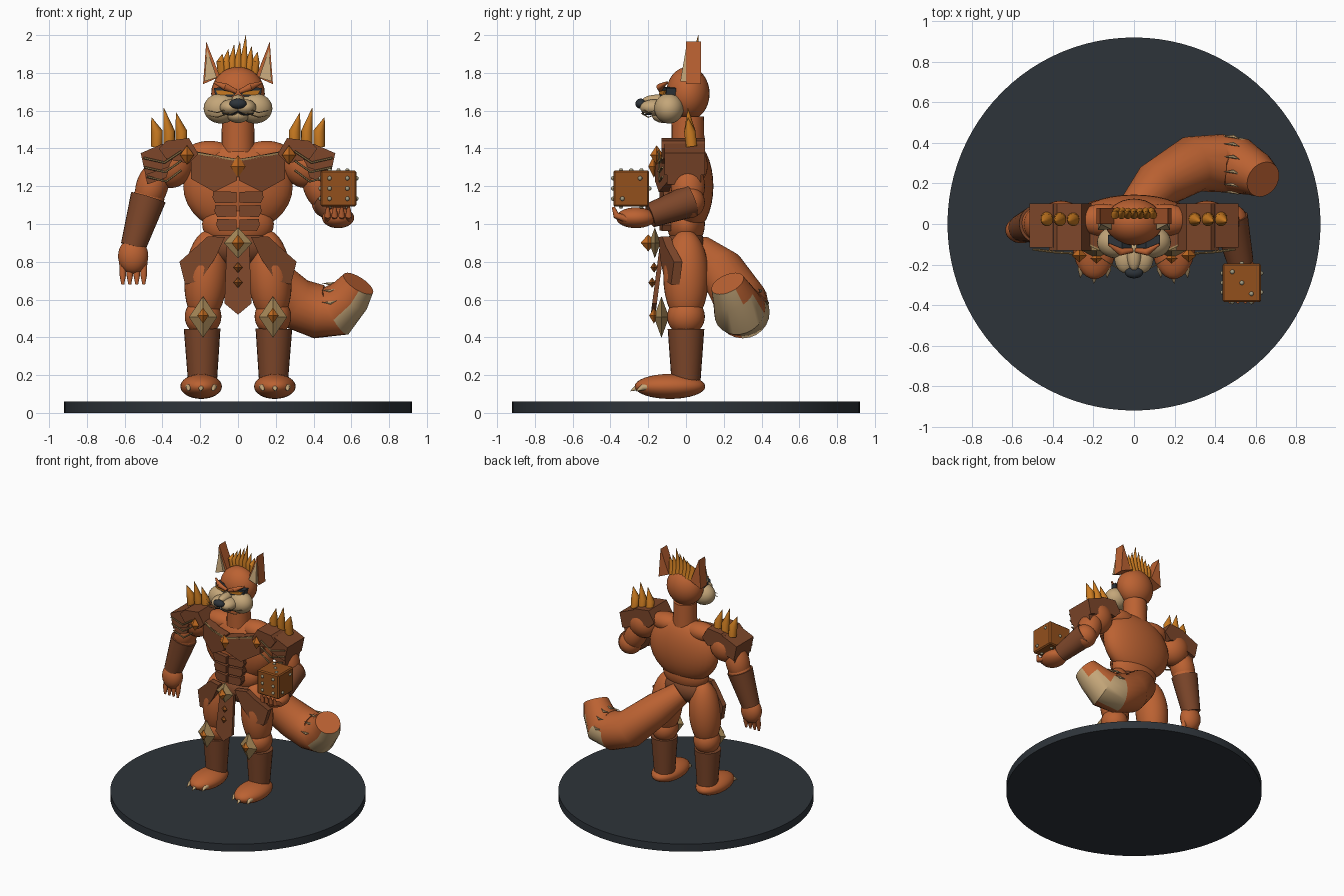
import bpy, bmesh, math
from mathutils import Vector, Euler


def material(name, rgb):
    m = bpy.data.materials.new(name)
    m.diffuse_color = (*rgb, 1)
    return m


FUR = material("orange fur", (0.50, 0.122, 0.032))
ARMOR = material("brown armor", (0.205, 0.062, 0.023))
AMBER = material("amber spikes", (0.60, 0.20, 0.015))
CREAM = material("cream fur", (0.55, 0.38, 0.19))
TRIM = material("tan trim", (0.36, 0.23, 0.09))
DARK = material("slate", (0.027, 0.034, 0.042))
DICE = material("dice brown", (0.29, 0.08, 0.012))
GEM = material("orange gem", (0.55, 0.15, 0.015))
PIP = material("grey pip", (0.36, 0.33, 0.22))


def finish(name, bm, mat, smooth=False):
    bmesh.ops.recalc_face_normals(bm, faces=bm.faces)
    me = bpy.data.meshes.new(name)
    bm.to_mesh(me)
    bm.free()
    me.materials.append(mat)
    if smooth:
        me.polygons.foreach_set("use_smooth", [True] * len(me.polygons))
        me.set_sharp_from_angle(angle=math.radians(40))
    ob = bpy.data.objects.new(name, me)
    bpy.context.collection.objects.link(ob)
    return ob


def ball(name, c, r, mat, rot=(0, 0, 0), seg=32):
    bm = bmesh.new()
    bmesh.ops.create_uvsphere(bm, u_segments=seg, v_segments=seg // 2, radius=1)
    e = Euler(rot).to_matrix()
    for v in bm.verts:
        v.co = e @ Vector(a * b for a, b in zip(v.co, r)) + Vector(c)
    return finish(name, bm, mat, True)


def loft(name, pts, radii, mat, sides=24, smooth=True):
    """Round tube through points with one radius per point."""
    pts = [Vector(p) for p in pts]
    d = pts[-1] - pts[0]
    ref = Vector((0, 0, 0))
    ref[min(range(3), key=lambda i: abs(d[i]))] = 1
    bm, rings = bmesh.new(), []
    for i, (p, r) in enumerate(zip(pts, radii)):
        t = (pts[min(i + 1, len(pts) - 1)] - pts[max(i - 1, 0)]).normalized()
        u = t.cross(ref).normalized()
        w = t.cross(u)
        rings.append([bm.verts.new(p + r * (u * math.cos(a) + w * math.sin(a)))
                      for a in (2 * math.pi * k / sides for k in range(sides))])
    for a, b in zip(rings, rings[1:]):
        for k in range(sides):
            j = (k + 1) % sides
            bm.faces.new((a[k], a[j], b[j], b[k]))
    bm.faces.new(rings[0])
    bm.faces.new(rings[-1])
    return finish(name, bm, mat, smooth)


def plate(name, outline, s, y, depth, mat):
    """Front-facing (x, z) outline, y given by a number or a rule, pushed back by depth."""
    f = y if callable(y) else (lambda x, z: y)
    bm = bmesh.new()
    a = [bm.verts.new((s * x, f(x, z), z)) for x, z in outline]
    b = [bm.verts.new((s * x, f(x, z) + depth, z)) for x, z in outline]
    bm.faces.new(a)
    bm.faces.new(b)
    for i in range(len(a)):
        j = (i + 1) % len(a)
        bm.faces.new((a[i], a[j], b[j], b[i]))
    return finish(name, bm, mat)


def gem(name, c, half, mat):
    """Stretched octahedron."""
    x, y, z = c
    bm = bmesh.new()
    mid = [bm.verts.new((x + dx * half[0], y + dy * half[1], z))
           for dx, dy in ((1, 0), (0, 1), (-1, 0), (0, -1))]
    for s in (1, -1):
        tip = bm.verts.new((x, y, z + s * half[2]))
        for i in range(4):
            bm.faces.new((mid[i], mid[(i + 1) % 4], tip))
    return finish(name, bm, mat)


# Round base
loft("base_disc", [(0, 0, 0), (0, 0, 0.06)], [0.92, 0.92], DARK, 96)

# Torso and neck
ball("chest", (0, 0.02, 1.2), (0.29, 0.125, 0.245), FUR)
ball("waist", (0, 0, 1.0), (0.19, 0.10, 0.13), FUR)
ball("pelvis", (0, 0, 0.88), (0.2, 0.105, 0.105), ARMOR)
loft("neck", [(0, 0.01, 1.38), (0, 0.01, 1.57)], [0.088, 0.085], FUR)

# Head, muzzle and nose
ball("head", (0, 0.01, 1.69), (0.142, 0.115, 0.142), FUR)
ball("chin", (0, -0.12, 1.575), (0.06, 0.06, 0.04), CREAM)
ball("nose", (0, -0.24, 1.637), (0.045, 0.028, 0.027), DARK)
ball("nose_bridge", (0, -0.15, 1.655), (0.035, 0.08, 0.03), CREAM)

# Hair crest
for i in range(7):
    x = (i - 3) * 0.031
    top = (1.90, 1.925, 1.95, 1.965, 2.0, 1.94, 1.91)[i]
    loft("hair_spike", [(x * 0.9, 0.06, 1.78), (x, 0.045, 1.86), (x + 0.01, 0.065, top)],
         [0.022, 0.021, 0.001], AMBER, 12)

for s in (-1, 1):
    # Face
    ball("cheek", (s * 0.09, -0.09, 1.612), (0.092, 0.078, 0.08), CREAM)
    ball("snout", (s * 0.04, -0.168, 1.617), (0.056, 0.075, 0.043), CREAM)
    curve = lambda x, z: -0.138 + 2.2 * x * x
    plate("eye_rim", [(0.012, 1.69), (0.03, 1.675), (0.12, 1.678), (0.128, 1.72), (0.06, 1.725)],
          s, curve, 0.05, DARK)
    plate("eye", [(0.02, 1.687), (0.105, 1.682), (0.118, 1.708), (0.04, 1.703)],
          s, lambda x, z: curve(x, z) - 0.006, 0.02, AMBER)
    loft("brow", [(s * 0.008, -0.13, 1.70), (s * 0.065, -0.138, 1.725), (s * 0.125, -0.10, 1.75)],
         [0.011, 0.019, 0.006], FUR, 12)
    for z in (1.60, 1.575):
        loft("whisker", [(s * 0.05, -0.235, z + 0.01), (s * 0.11, -0.20, z - 0.01), (s * 0.16, -0.17, z)],
             [0.003, 0.003, 0.001], TRIM, 6)
    loft("mouth_line", [(0, -0.232, 1.595), (s * 0.04, -0.222, 1.577), (s * 0.08, -0.185, 1.585)],
         [0.004] * 3, DARK, 6)
    # Ears
    plate("ear", [(0.185, 1.74), (0.095, 1.78), (0.168, 1.965)], s, 0.0, 0.08, FUR)
    plate("inner_ear", [(0.178, 1.755), (0.112, 1.775), (0.164, 1.925)], s,
          lambda x, z: -0.03 + 0.17 * (z - 1.755), 0.04, CREAM)

    # Chest plates
    body = lambda x, z: -0.165 + 1.3 * x * x
    plate("pec_plate", [(0.006, 1.345), (0.12, 1.365), (0.25, 1.39), (0.25, 1.24), (0.125, 1.17), (0.006, 1.23)],
          s, body, 0.07, ARMOR)
    plate("collar_trim", [(0.006, 1.345), (0.12, 1.363), (0.23, 1.383), (0.23, 1.372), (0.12, 1.351), (0.006, 1.333)],
          s, lambda x, z: body(x, z) - 0.008, 0.02, TRIM)
    for i in range(3):
        z, w = 1.14 - i * 0.073, 0.13 - i * 0.01
        plate("ab_plate", [(0.008, z + 0.03), (w, z + 0.033), (w + 0.005, z), (w - 0.01, z - 0.03), (0.008, z - 0.027)],
              s, lambda x, z: -0.14 + 1.2 * x * x, 0.06, ARMOR)

    # Hip plates
    plate("hip_plate", [(0.07, 0.93), (0.16, 0.935), (0.22, 0.88), (0.31, 0.80), (0.28, 0.68), (0.2, 0.70), (0.12, 0.82)],
          s, lambda x, z: -0.15 + 0.9 * x * x, 0.045, ARMOR)

    # Legs
    ball("thigh", (s * 0.168, 0, 0.72), (0.115, 0.12, 0.25), FUR, (0, -s * 0.08, 0))
    ball("knee", (s * 0.185, 0, 0.51), (0.097, 0.1, 0.1), FUR)
    loft("shin_guard", [(s * 0.188, 0, 0.17), (s * 0.19, 0, 0.445)], [0.077, 0.097], ARMOR)
    ball("foot", (s * 0.195, -0.085, 0.14), (0.11, 0.187, 0.066), FUR)
    for dx in (-0.065, 0, 0.065):
        x, y = s * 0.195 + dx, -0.25 + abs(dx) * 0.45
        loft("toe_claw", [(x, y + 0.03, 0.14), (x, y - 0.01, 0.135), (x * 1.02, y - 0.045, 0.115)],
             [0.02, 0.016, 0.001], CREAM, 10)
    gem("knee_diamond", (s * 0.185, -0.13, 0.507), (0.075, 0.04, 0.11), TRIM)
    gem("knee_gem", (s * 0.185, -0.17, 0.515), (0.03, 0.025, 0.042), GEM)

    # Shoulders with layered pads
    ball("shoulder", (s * 0.36, 0.01, 1.31), (0.12, 0.105, 0.12), FUR)
    ball("shoulder_base", (s * 0.15, 0.02, 1.37), (0.13, 0.08, 0.07), FUR)
    plate("pad_low", [(0.36, 1.31), (0.50, 1.31), (0.48, 1.21), (0.38, 1.245)], s, -0.10, 0.18, ARMOR)
    plate("pad_middle", [(0.33, 1.37), (0.40, 1.425), (0.515, 1.375), (0.49, 1.26), (0.37, 1.30)], s, -0.115, 0.215, ARMOR)
    plate("pad_top", [(0.21, 1.37), (0.26, 1.455), (0.38, 1.44), (0.42, 1.40), (0.38, 1.345), (0.26, 1.32)], s, -0.13, 0.23, ARMOR)
    for x0, x1, x2, z in ((0.50, 0.39, 0.30, 1.36), (0.495, 0.385, 0.30, 1.31), (0.48, 0.38, 0.30, 1.26)):
        loft("pad_trim", [(s * x0, -0.125, z - 0.01), (s * x1, -0.14, z - 0.035), (s * x2, -0.145, z + 0.025)],
             [0.006] * 3, TRIM, 6)
    for x, top in ((0.43, 1.565), (0.365, 1.615), (0.30, 1.59)):
        loft("shoulder_spike", [(s * x, 0.03, 1.41), (s * x, 0.02, 1.49), (s * (x + 0.028), 0.01, top)],
             [0.03, 0.031, 0.001], AMBER, 14)
    gem("shoulder_gem", (s * 0.27, -0.155, 1.365), (0.037, 0.035, 0.052), GEM)

# Centre ornaments and loincloth
gem("chest_gem", (0, -0.17, 1.305), (0.04, 0.03, 0.06), GEM)
plate("loincloth", [(-0.06, 0.88), (0.06, 0.88), (0.072, 0.58), (0, 0.52), (-0.072, 0.58)], 1,
      lambda x, z: -0.14 - 0.13 * (0.88 - z), 0.025, ARMOR)
gem("belt_diamond", (0, -0.165, 0.9), (0.075, 0.03, 0.082), TRIM)
gem("belt_gem", (0, -0.2, 0.9), (0.034, 0.04, 0.045), GEM)
for z in (0.77, 0.69):
    gem("cloth_stud", (0, -0.165 - 0.13 * (0.8 - z), z), (0.024, 0.02, 0.028), DICE)

# Hanging arm
ball("upper_arm", (-0.455, 0.0, 1.2), (0.085, 0.09, 0.135), FUR, (0, 0.3, 0))
ball("elbow", (-0.475, 0, 1.13), (0.085, 0.085, 0.08), FUR)
loft("arm_guard", [(-0.475, 0, 1.14), (-0.555, -0.02, 0.88)], [0.095, 0.067], ARMOR)
ball("hand", (-0.555, -0.03, 0.83), (0.08, 0.065, 0.095), FUR)
for i in range(4):
    x = -0.61 + i * 0.037
    loft("finger", [(x, -0.03, 0.80), (x, -0.04, 0.73), (x, -0.045, 0.68)], [0.02, 0.018, 0.008], FUR, 10)

# Raised arm
ball("upper_arm_raised", (0.43, 0.01, 1.2), (0.085, 0.09, 0.14), FUR, (0, -0.35, 0))
ball("elbow_raised", (0.475, 0.015, 1.115), (0.085, 0.085, 0.085), FUR)
loft("arm_guard_raised", [(0.475, 0.03, 1.125), (0.525, -0.19, 1.045)], [0.088, 0.065], ARMOR)
ball("hand_raised", (0.53, -0.265, 1.033), (0.085, 0.105, 0.055), FUR)
for i in range(4):
    x = 0.475 + i * 0.037
    loft("finger_raised", [(x, -0.31, 1.025), (x, -0.37, 1.045), (x, -0.385, 1.09)], [0.019, 0.018, 0.008], FUR, 10)

# Dice cube with pips on each side
C, H, Q = Vector((0.532, -0.29, 1.188)), 0.095, 0.047
bm = bmesh.new()
bmesh.ops.create_cube(bm, size=2 * H)
bmesh.ops.bevel(bm, geom=bm.edges[:], offset=0.008, segments=1, affect='EDGES')
bmesh.ops.translate(bm, verts=bm.verts, vec=C)
finish("dice", bm, DICE)
diag = [(-1, -1), (1, 1)]
corners = diag + [(-1, 1), (1, -1)]
spots = {(1, -1): corners + [(-1, 0), (1, 0)], (2, 1): [(0, 0), (-1, 1), (1, -1)], (0, 1): diag,
         (0, -1): corners + [(0, 0)], (2, -1): corners, (1, 1): [(0, 0)]}
for (axis, side), marks in spots.items():
    for a, b in marks:
        p = Vector((0, 0, 0))
        p[axis] = side * H
        free = [k for k in range(3) if k != axis]
        p[free[0]], p[free[1]] = a * Q, b * Q * 1.15
        ball("dice_pip", C + p, (0.012,) * 3, PIP, seg=10)

# Tail with pale patch under the bend
tail = loft("tail", [(0, 0.07, 0.86), (0.11, 0.19, 0.755), (0.29, 0.295, 0.585), (0.43, 0.30, 0.535),
                     (0.52, 0.285, 0.54), (0.595, 0.25, 0.62), (0.637, 0.22, 0.685)],
            [0.085, 0.12, 0.14, 0.143, 0.14, 0.112, 0.092], FUR)
tail.data.materials.append(CREAM)
for p in tail.data.polygons:
    if p.center.x > 0.49 and p.center.z < 0.61 and p.normal.x > 0.1 and p.normal.z < 0.2:
        p.material_index = 1
for k in range(6):
    a = math.radians(15 + k * 30)
    q = Vector((0.49, 0.295 + 0.142 * math.cos(a), 0.545 + 0.142 * math.sin(a)))
    loft("tail_tuft", [q + Vector((-0.045, 0, 0.005)), q, q + Vector((0.03, -0.012, 0.012))],
         [0.001, 0.009, 0.001], CREAM, 6)
